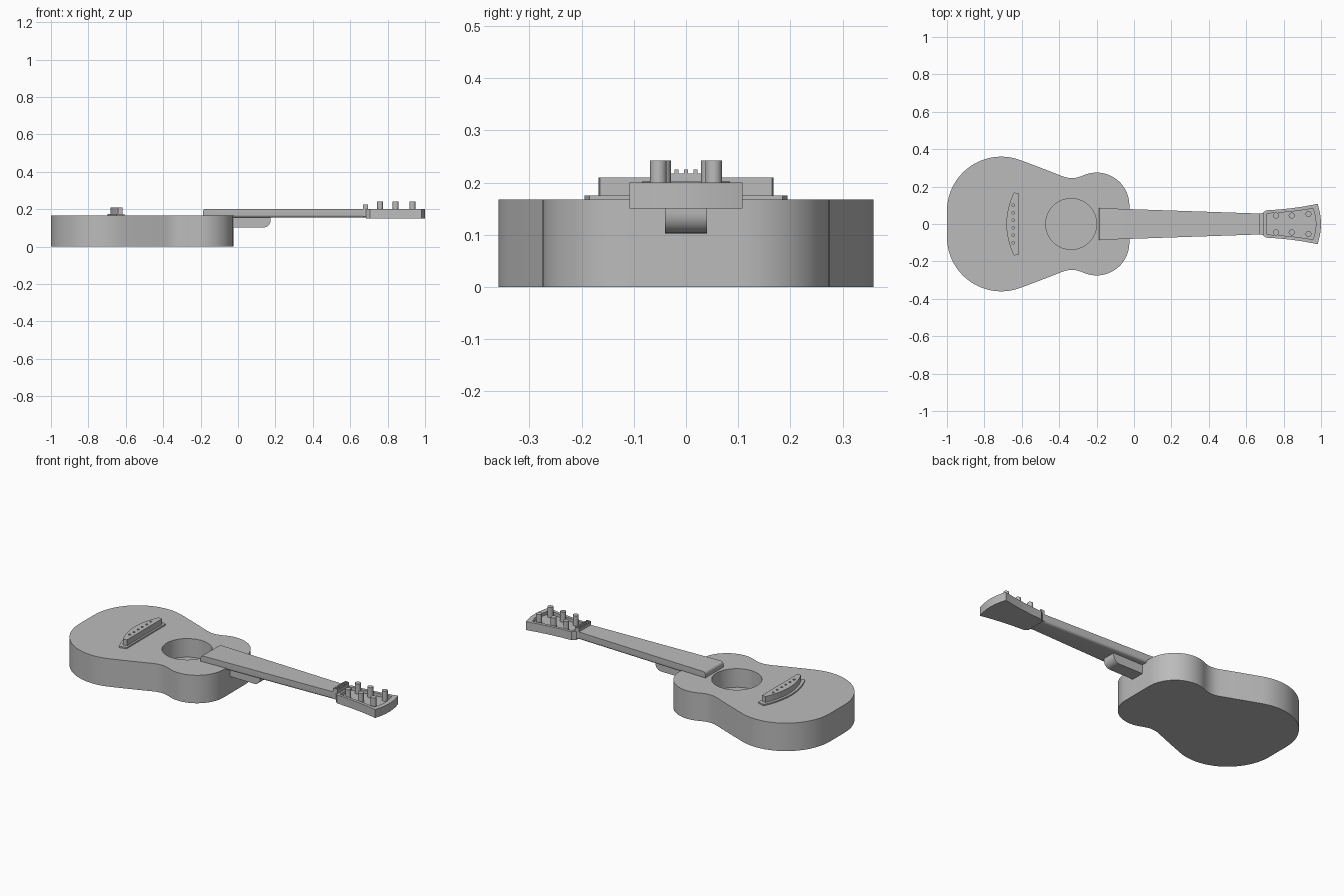
import bpy
import bmesh
from math import sin, cos, pi, radians

old = bpy.data.objects.get("Cube")
if old:
    bpy.data.objects.remove(old, do_unlink=True)

grey = bpy.data.materials.new("plain_grey")
grey.use_nodes = True
grey.diffuse_color = (0.5, 0.5, 0.5, 1)
grey.node_tree.nodes["Principled BSDF"].inputs["Base Color"].default_value = (0.5, 0.5, 0.5, 1)


def prism(name, outline, z0, z1, bevel_rule=None, width=0.02):
    """Extrude a flat outline; optionally round the edges picked by a rule."""
    bm = bmesh.new()
    base = bm.faces.new([bm.verts.new((x, y, z0)) for x, y in outline])
    top = bmesh.ops.extrude_face_region(bm, geom=[base])["geom"]
    for v in top:
        if isinstance(v, bmesh.types.BMVert):
            v.co.z = z1
    bmesh.ops.recalc_face_normals(bm, faces=bm.faces[:])
    if bevel_rule:
        edges = [e for e in bm.edges if bevel_rule(*[v.co for v in e.verts])]
        bmesh.ops.bevel(bm, geom=edges, offset=width, segments=6, profile=0.5, affect='EDGES')
    mesh = bpy.data.meshes.new(name)
    bm.to_mesh(mesh)
    bm.free()
    mesh.materials.append(grey)
    obj = bpy.data.objects.new(name, mesh)
    bpy.context.collection.objects.link(obj)
    return obj


def activate(obj):
    bpy.ops.object.select_all(action='DESELECT')
    obj.select_set(True)
    bpy.context.view_layer.objects.active = obj


def cut(obj, cutter):
    mod = obj.modifiers.new("cut", 'BOOLEAN')
    mod.operation, mod.solver, mod.object = 'DIFFERENCE', 'EXACT', cutter
    activate(obj)
    bpy.ops.object.modifier_apply(modifier=mod.name)
    bpy.data.objects.remove(cutter, do_unlink=True)


def smooth(obj):
    activate(obj)
    bpy.ops.object.shade_smooth_by_angle(angle=radians(35))


def arc(cx, cy, r, a0, a1, n):
    angles = [radians(a0 + (a1 - a0) * i / n) for i in range(n + 1)]
    return [(cx + r * cos(a), cy + r * sin(a)) for a in angles]


def circle(cx, cy, r, n):
    return [(cx + r * cos(2 * pi * i / n), cy + r * sin(2 * pi * i / n)) for i in range(n)]


def mirrored(half):
    """Close a half outline by mirroring it across the centre line."""
    return half + [(x, -y) for x, y in reversed(half) if abs(y) > 1e-6]


def box(x0, x1, y0, y1):
    return [(x0, y0), (x1, y0), (x1, y1), (x0, y1)]


# Body: two bouts joined by a waist, with a blind sound hole
waist = [(-0.5, 0.301), (-0.425, 0.272), (-0.385, 0.256), (-0.36, 0.248),
         (-0.335, 0.245), (-0.31, 0.247)]
half = arc(-0.71, 0.07, 0.29, 180, 69, 24) + waist + arc(-0.2, 0.1, 0.175, 117, 0, 24)
body = prism("body", mirrored(half), 0, 0.167)
cut(body, prism("hole_cutter", circle(-0.336, 0, 0.136, 64), 0.056, 0.3))
smooth(body)

# Neck: tapered, rounded below and at the end over the body
def neck_edges(a, b):
    below = a.z < 0.16 and b.z < 0.16 and abs(a.x - b.x) > 0.5
    end = a.z > 0.19 and b.z > 0.19 and a.x < 0 and b.x < 0
    return below or end

neck = prism("neck", mirrored([(-0.187, 0.085), (0.7, 0.055)]), 0.155, 0.202, neck_edges, 0.015)
smooth(neck)

# Heel under the neck, rounded at its lower free end
heel = prism("heel", box(-0.04, 0.175, -0.04, 0.04), 0.102, 0.165,
             lambda a, b: min(a.x, b.x) > 0.1 and max(a.z, b.z) < 0.11, 0.04)
smooth(heel)

# Nut with six string slots
nut = prism("nut", box(0.668, 0.695, -0.056, 0.056), 0.16, 0.225)
for i in range(6):
    y = (i - 2.5) * 0.018
    cut(nut, prism("slot_cutter", box(0.6, 0.8, y - 0.005, y + 0.005), 0.217, 0.3))

# Headstock: flared plate with a sunken face
head_half = [(0.685, 0.056), (0.705, 0.073), (0.77, 0.077), (0.84, 0.084),
             (0.91, 0.094), (0.982, 0.108), (0.992, 0.07), (0.998, 0.035), (1.0, 0)]
headstock = prism("headstock", mirrored(head_half), 0.15, 0.2)
tray_half = [(0.712, 0.056), (0.77, 0.06), (0.84, 0.066), (0.91, 0.075),
             (0.957, 0.083), (0.968, 0.045), (0.974, 0)]
cut(headstock, prism("tray_cutter", mirrored(tray_half), 0.182, 0.3))
smooth(headstock)

# Six tuning pegs
for side, label in ((1, "left"), (-1, "right")):
    for i, (x, y) in enumerate([(0.76, 0.045), (0.843, 0.045), (0.933, 0.053)]):
        smooth(prism(f"{label}_peg_{i + 1}", circle(x, side * y, 0.016, 24), 0.17, 0.242))


# Bridge: curved base, raised block and six pin holes
def bow(x_front, x_corner, x_mid, y_front, y_corner):
    steps = [i / 10 for i in range(11)]
    curve = [(x_mid + (x_corner - x_mid) * (1 - t) ** 2, y_corner * (1 - t)) for t in steps]
    return mirrored([(x_front, y_front)] + curve)


smooth(prism("bridge_base", bow(-0.607, -0.65, -0.697, 0.185, 0.195), 0.16, 0.175))
saddle = prism("bridge_block", bow(-0.618, -0.642, -0.682, 0.165, 0.168), 0.17, 0.21)
for i in range(6):
    cut(saddle, prism("pin_cutter", circle(-0.645, (i - 2.5) * 0.04, 0.007, 12), 0.195, 0.3))
smooth(saddle)
